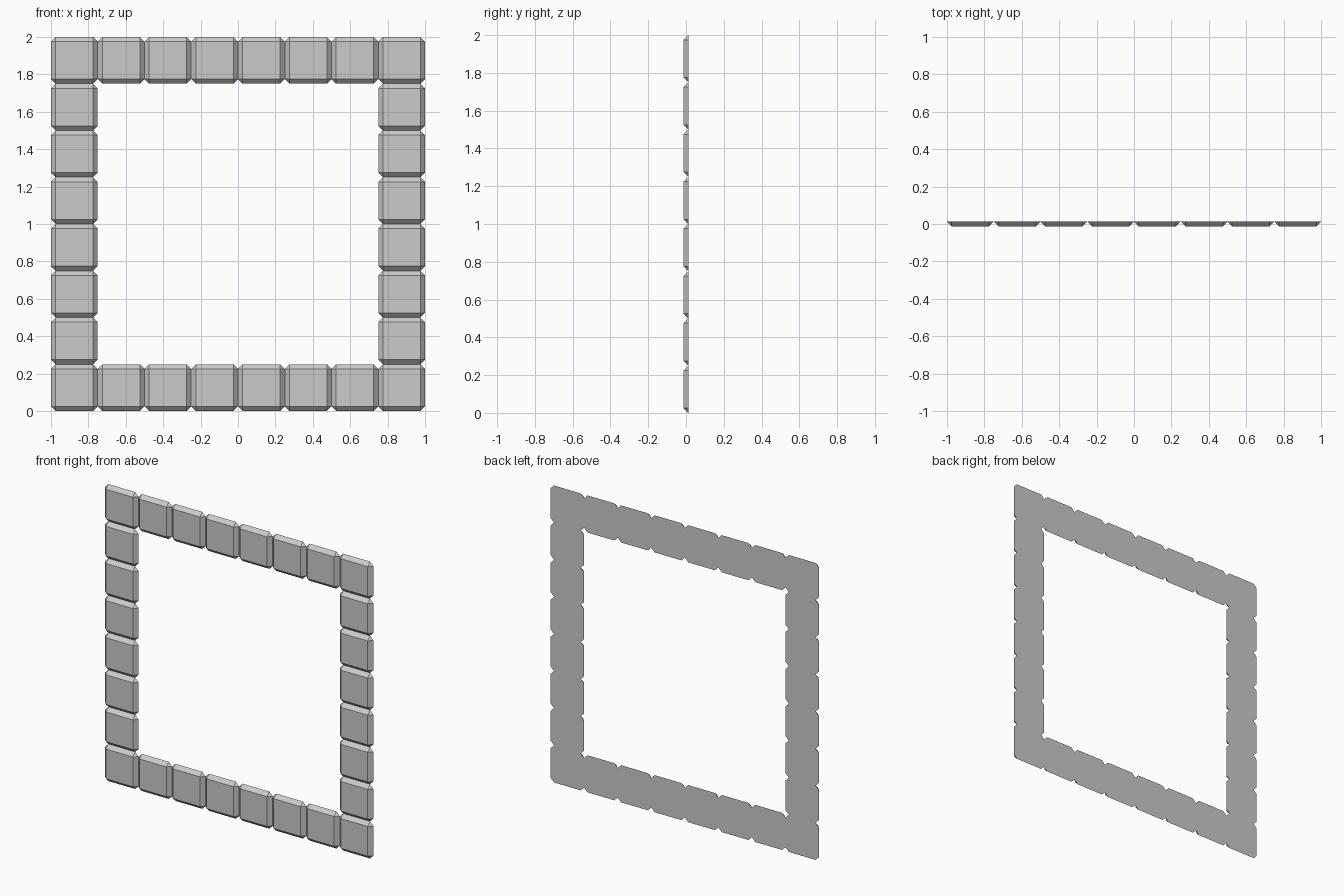
import bpy, bmesh

if "Cube" in bpy.data.objects:
    bpy.data.objects.remove(bpy.data.objects["Cube"])

PITCH = 0.25      # tile size
BEVEL = 0.025     # chamfer width, also the tile depth
COUNT = 8         # tiles along each side
H, I = PITCH / 2, PITCH / 2 - BEVEL
FRONT, BACK = -BEVEL / 2, BEVEL / 2


def make_tile_mesh():
    """Square front face, sloping 45 degree flanks, octagonal flat back."""
    bm = bmesh.new()
    corners = [(-1, -1), (1, -1), (1, 1), (-1, 1)]
    front = [bm.verts.new((sx * I, FRONT, sz * I)) for sx, sz in corners]
    side = [bm.verts.new((sx * H, BACK, sz * I)) for sx, sz in corners]
    cap = [bm.verts.new((sx * I, BACK, sz * H)) for sx, sz in corners]
    bm.faces.new(front)
    # sloping flanks
    for a, b, ring in ((0, 1, cap), (1, 2, side), (2, 3, cap), (3, 0, side)):
        bm.faces.new((front[a], ring[a], ring[b], front[b]))
    # corner triangles
    for k in range(4):
        bm.faces.new((front[k], side[k], cap[k]))
    # flat back
    bm.faces.new((cap[0], cap[1], side[1], side[2], cap[2], cap[3], side[3], side[0]))
    bmesh.ops.recalc_face_normals(bm, faces=bm.faces)
    mesh = bpy.data.meshes.new("frame_tile")
    bm.to_mesh(mesh)
    bm.free()
    return mesh


# Square ring of tiles
tile = make_tile_mesh()
for i in range(COUNT):
    for j in range(COUNT):
        if i in (0, COUNT - 1) or j in (0, COUNT - 1):
            ob = bpy.data.objects.new(f"frame_tile_{i}_{j}", tile)
            ob.location = ((i - (COUNT - 1) / 2) * PITCH, 0, (j + 0.5) * PITCH)
            bpy.context.collection.objects.link(ob)
